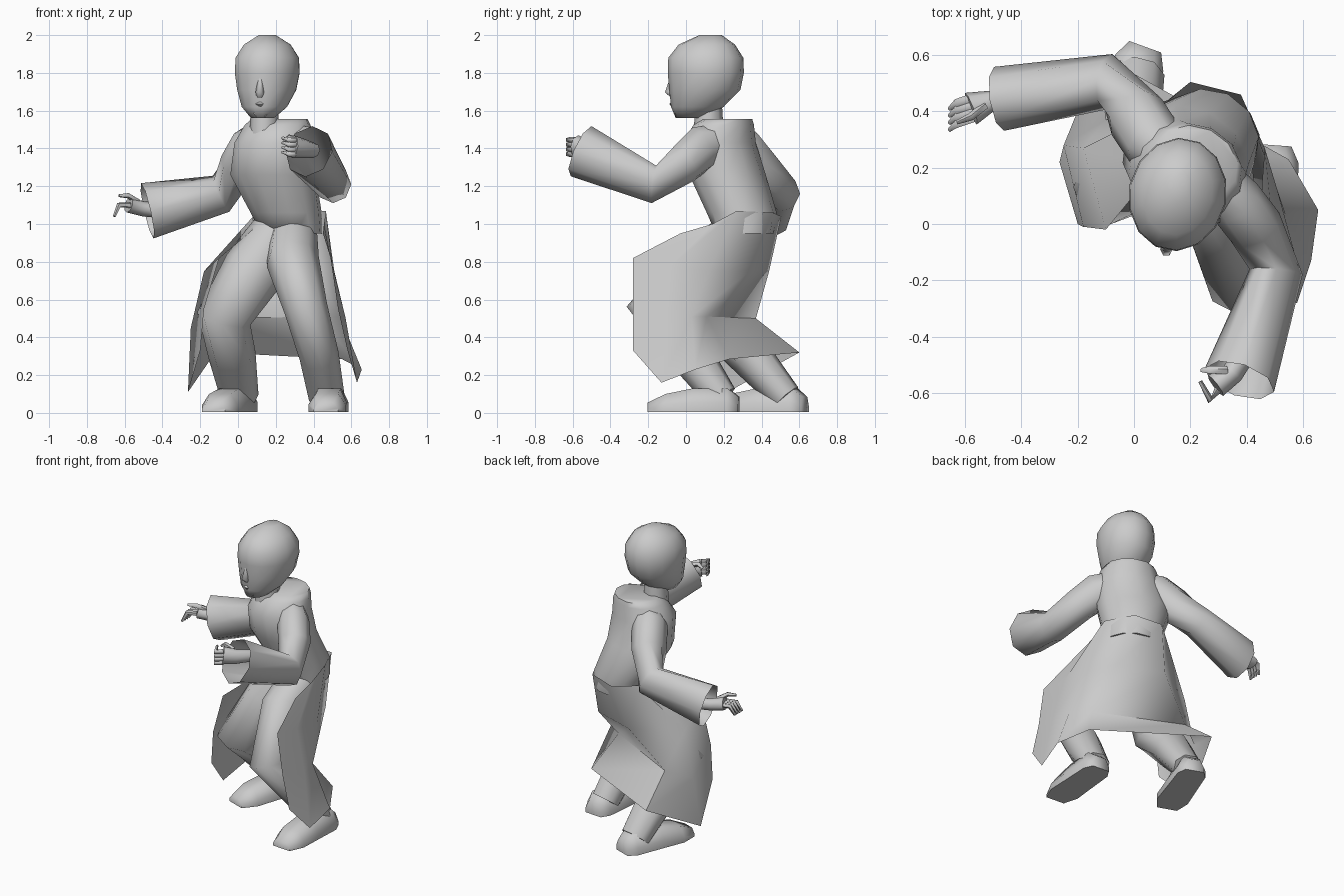
import bpy
import bmesh
import math
from mathutils import Vector

default_cube = bpy.data.objects.get("Cube")
if default_cube:
    bpy.data.objects.remove(default_cube)

# One plain grey for the whole figure
grey = bpy.data.materials.new("plain grey")
grey.use_nodes = True
colour = (.6, .6, .6, 1)
grey.diffuse_color = colour
grey.node_tree.nodes["Principled BSDF"].inputs["Base Color"].default_value = colour

Y_AXIS, Z_AXIS = Vector((0, 1, 0)), Vector((0, 0, 1))


def skin(name, rows, closed=True, cap_start=False, cap_end=False, angle=70):
    """Join rows of points into one smooth surface."""
    bm = bmesh.new()
    grid = [[bm.verts.new(point) for point in row] for row in rows]
    count = len(grid[0])
    for lower, upper in zip(grid, grid[1:]):
        for i in range(count if closed else count - 1):
            j = (i + 1) % count
            bm.faces.new((lower[i], lower[j], upper[j], upper[i]))
    if cap_start:
        bm.faces.new(grid[0][::-1])
    if cap_end:
        bm.faces.new(grid[-1])
    if closed:
        bmesh.ops.recalc_face_normals(bm, faces=bm.faces)
    mesh = bpy.data.meshes.new(name)
    bm.to_mesh(mesh)
    bm.free()
    mesh.materials.append(grey)
    part = bpy.data.objects.new(name, mesh)
    bpy.context.collection.objects.link(part)
    bpy.ops.object.select_all(action="DESELECT")
    part.select_set(True)
    bpy.context.view_layer.objects.active = part
    bpy.ops.object.shade_smooth_by_angle(angle=math.radians(angle))


def ellipse(centre, side, up, width, height, sides):
    turns = [math.tau * i / sides for i in range(sides)]
    return [Vector(centre) + side * width * math.cos(t) + up * height * math.sin(t)
            for t in turns]


def tube(name, stations, reference=Z_AXIS, sides=8, cap_end=True):
    """Loft ellipses along a path of (centre, half width, half height)."""
    centres = [Vector(station[0]) for station in stations]
    rows = []
    for i, (centre, width, height) in enumerate(stations):
        before, after = centres[max(i - 1, 0)], centres[min(i + 1, len(centres) - 1)]
        along = (after - before).normalized()
        side = along.cross(reference).normalized()
        rows.append(ellipse(centre, side, side.cross(along), width, height, sides))
    skin(name, rows, cap_start=True, cap_end=cap_end)


def stack(name, layers, yaw, sides):
    """Loft level ellipses given as (x, y, z, half width, half depth)."""
    side = Vector((math.cos(yaw), math.sin(yaw), 0))
    rows = [ellipse((x, y, z), side, Z_AXIS.cross(side), width, depth, sides)
            for x, y, z, width, depth in layers]
    skin(name, rows, cap_start=True, cap_end=True)


# Torso, turned towards its right, with a broad collar
stack("torso", [
    (.285, .31, .95, .165, .15),
    (.255, .295, 1.06, .19, .185),
    (.185, .22, 1.26, .235, .195),
    (.19, .175, 1.43, .215, .19),
    (.21, .2, 1.525, .18, .155),
    (.22, .22, 1.555, .155, .125),
], math.radians(-25), 12)
stack("neck", [(.14, .12, 1.48, .08, .08), (.14, .12, 1.64, .07, .07)], 0, 8)

# Head with rounded hair, nose and lips
stack("head", [
    (.13, .03, 1.56, .06, .085),
    (.14, .06, 1.62, .122, .14),
    (.152, .1, 1.71, .158, .19),
    (.155, .105, 1.8, .174, .203),
    (.155, .105, 1.88, .17, .2),
    (.155, .11, 1.95, .125, .15),
    (.155, .13, 2, .045, .06),
], math.radians(-12), 14)
tube("nose", [((.118, -.075, 1.77), .012, .012), ((.115, -.09, 1.7), .022, .025),
              ((.118, -.065, 1.67), .02, .012)], Y_AXIS, 6)
tube("lips", [((.085, -.05, 1.635), .015, .01), ((.12, -.07, 1.635), .018, .014),
              ((.155, -.055, 1.635), .015, .01)], Z_AXIS, 6)
tube("chin", [((.125, .02, 1.6), .07, .04), ((.12, -.055, 1.585), .035, .025)])

# Wide sleeves starting inside the shoulders, open at the cuffs
tube("left_sleeve", [
    ((.28, .18, 1.44), .08, .09),
    ((.36, .08, 1.4), .1, .125),
    ((.43, -.01, 1.32), .1, .11),
    ((.505, -.17, 1.21), .095, .1),
    ((.375, -.555, 1.385), .13, .145),
], cap_end=False)
tube("right_sleeve", [
    ((.15, .22, 1.45), .08, .08),
    ((.07, .29, 1.41), .11, .12),
    ((.01, .38, 1.3), .11, .12),
    ((-.09, .505, 1.16), .1, .105),
    ((-.48, .445, 1.07), .115, .15),
], cap_end=False)


# Hands with bent fingers
def finger(name, base, knuckle, tip):
    tube(name, [(base, .016, .016), (knuckle, .015, .015), (tip, .008, .008)], sides=5)


tube("left_palm", [((.4, -.45, 1.39), .04, .04), ((.35, -.53, 1.4), .04, .05),
                   ((.29, -.575, 1.41), .045, .06)])
tube("right_palm", [((-.4, .45, 1.07), .04, .04), ((-.5, .44, 1.08), .035, .04),
                    ((-.58, .41, 1.1), .06, .04)])
for i in range(4):
    rise = .025 * i
    finger("left_finger", (.3, -.59, 1.37 + rise), (.27, -.625, 1.37 + rise),
           (.235, -.56, 1.38 + rise))
    finger("right_finger", (-.57, .45 - rise, 1.1), (-.63, .43 - rise, 1.1),
           (-.655, .41 - rise, 1.04))
finger("left_thumb", (.33, -.52, 1.44), (.27, -.52, 1.46), (.24, -.52, 1.44))
finger("right_thumb", (-.53, .42, 1.12), (-.58, .38, 1.15), (-.63, .36, 1.15))

# Trousers, knees bent
tube("left_leg", [
    ((.29, .28, .94), .13, .13),
    ((.29, .08, .8), .14, .15),
    ((.36, -.18, .55), .115, .135),
    ((.43, .03, .3), .105, .115),
    ((.47, .19, .08), .095, .085),
], Y_AXIS)
tube("right_leg", [
    ((.21, .3, .94), .15, .13),
    ((.08, .22, .75), .165, .14),
    ((-.075, .13, .5), .145, .135),
    ((-.03, .34, .3), .125, .115),
    ((.01, .53, .08), .1, .085),
], Y_AXIS)


# Shoes: flat soles with a domed upper
def shoe(name, heel, toe):
    heel, toe = Vector(heel), Vector(toe)
    side = (toe - heel).normalized().cross(Z_AXIS)
    outline = [(-1, 0), (-1, .4), (-.6, 1), (.6, 1), (1, .4), (1, 0)]
    shape = [(0, .06, .08), (.12, .09, .125), (.5, .095, .125), (.8, .1, .095), (1, .065, .05)]
    rows = [[heel.lerp(toe, t) + side * width * u + Z_AXIS * height * v for u, v in outline]
            for t, width, height in shape]
    skin(name, rows, cap_start=True, cap_end=True)


shoe("left_shoe", (.5, .28, .005), (.465, -.2, .005))
shoe("right_shoe", (.04, .63, .005), (-.13, .16, .005))

# Open coat skirt, from its left front edge round the back to the right,
# with a kicked out tail
waist = [(.45, -.03, .95), (.455, .14, 1.0), (.465, .27, 1.07), (.38, .46, 1.06),
         (.2, .505, 1.04), (.08, .4, 1.04), (.08, .2, .97)]
hips = [(.49, -.28, .82), (.5, -.08, .78), (.51, .12, .75), (.42, .34, .75),
        (.12, .44, .75), (-.18, .27, .75), (-.1, -.02, .82)]
crease = [(.53, -.28, .55), (.57, -.1, .5), (.54, .03, .51), (.43, .11, .51),
          (-.1, .37, .5), (-.25, .28, .45), (-.18, -.01, .55)]
hem = [(.58, -.28, .33), (.63, -.13, .16), (.655, .05, .23), (.55, .23, .285),
       (-.12, .6, .32), (-.265, .22, .11), (-.2, 0, .33)]
skin("coat_skirt", [hem, crease, hips, waist], closed=False)
